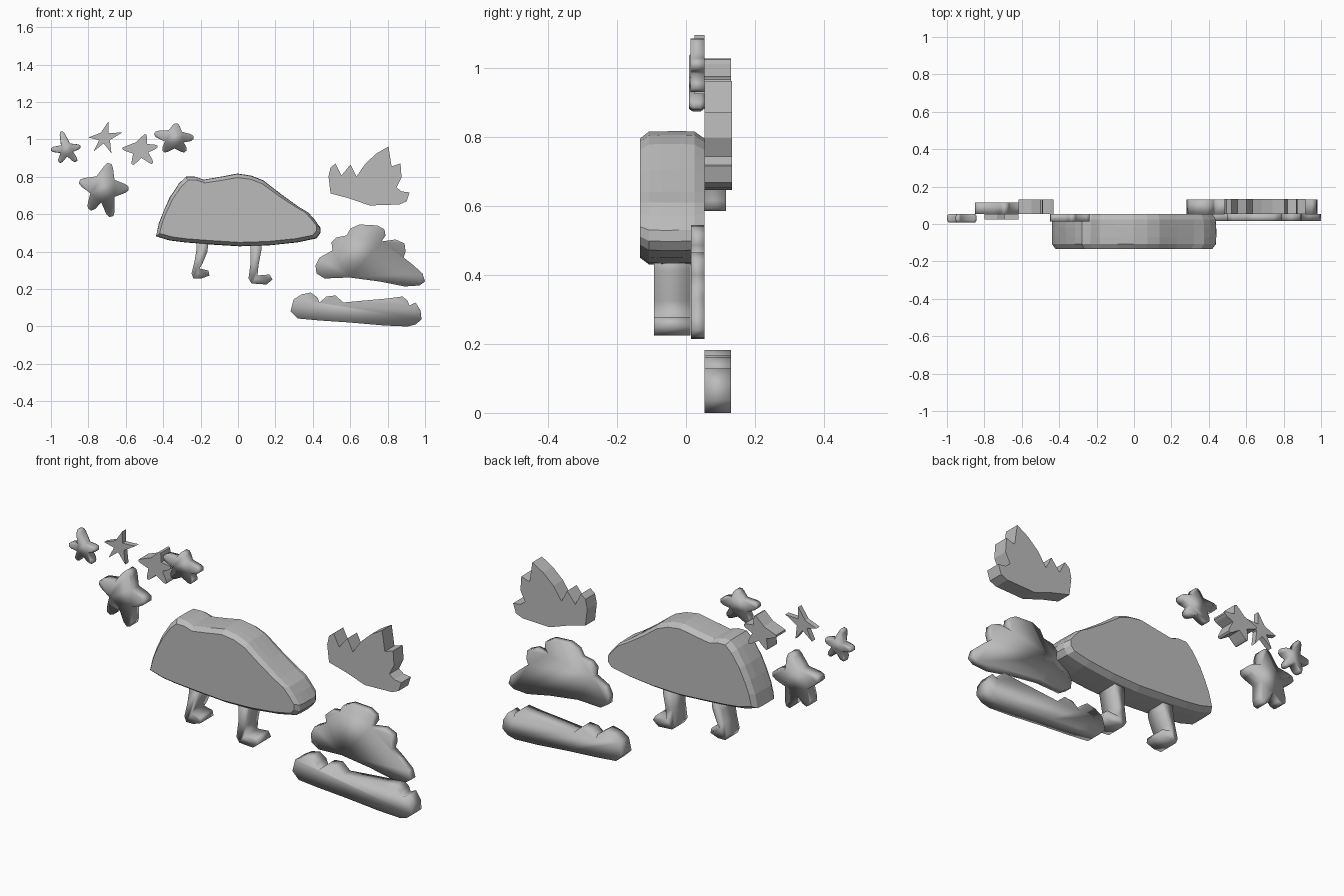
import bpy, bmesh, math, random
from mathutils import Vector

random.seed(3)
U = 187.0  # drawing units per model unit (outlines are drawn with y down)

grey = bpy.data.materials.new("plain grey")
grey.diffuse_color = (0.5, 0.5, 0.5, 1)


def slab(name, outline, rings, smooth=False, jitter=0.0):
    """Loft a front outline through (depth, scale) rings and cap both ends."""
    pts = [Vector(((x - 238.5) / U, (327 - y) / U)) for x, y in outline]
    lo = Vector((min(p.x for p in pts), min(p.y for p in pts)))
    hi = Vector((max(p.x for p in pts), max(p.y for p in pts)))
    mid = (lo + hi) / 2
    bm = bmesh.new()
    loops = []
    for i, (y, inset) in enumerate(rings):
        loop = []
        sx = 1 - 2 * inset / (hi.x - lo.x)
        sz = 1 - 2 * inset / (hi.y - lo.y)
        for p in pts:
            d = p - mid
            inner = 0 < i < len(rings) - 1
            k = 1 - random.random() * jitter if inner else 1
            loop.append(bm.verts.new((mid.x + d.x * sx * k, y, mid.y + d.y * sz * k)))
        loops.append(loop)
    n = len(pts)
    for a, b in zip(loops, loops[1:]):
        for j in range(n):
            k = (j + 1) % n
            bm.faces.new((a[j], a[k], b[k], b[j]))
    bm.faces.new(loops[0])
    bm.faces.new(loops[-1])
    bmesh.ops.recalc_face_normals(bm, faces=bm.faces)
    me = bpy.data.meshes.new(name)
    bm.to_mesh(me)
    bm.free()
    for f in me.polygons:
        f.use_smooth = smooth
    me.materials.append(grey)
    ob = bpy.data.objects.new(name, me)
    bpy.context.collection.objects.link(ob)
    return ob


def star(centre, tips, inner, blunt):
    """Uneven star outline: blunt tips joined through inner corners."""
    c = Vector(centre)
    arms = [Vector(t) - c for t in tips]
    out = []
    for i, a in enumerate(arms):
        side = Vector((-a.y, a.x)).normalized() * blunt
        if blunt:
            out += [c + a * 0.86 - side, c + a - side * 0.45,
                    c + a + side * 0.45, c + a * 0.86 + side]
        else:
            out.append(c + a)
        b = arms[(i + 1) % 5]
        out.append(c + (a.normalized() + b.normalized()).normalized() * inner)
    return [(p.x, p.y) for p in out]


# Domed body with chamfered, faceted rim
body = [(156, 237), (159, 224), (164, 211), (170, 198), (179, 184), (186, 177),
        (195, 177), (204, 180), (222, 177), (238, 174), (252, 176), (264, 181),
        (273, 188), (282, 195), (299, 207), (309, 213), (315, 220), (321, 228),
        (321, 234), (317, 239), (298, 243), (270, 246), (240, 247), (210, 245),
        (185, 243), (170, 241)]
slab("body", body, [(-0.133, 0.022), (-0.108, 0.002), (-0.07, 0), (-0.02, 0),
                    (0.025, 0.002), (0.053, 0.022)], jitter=0.008)

# Legs with feet turned outwards
leg_depth = [(-0.093, 0), (0.013, 0)]
slab("left_leg", [(197, 240), (209, 240), (208, 252), (203, 264), (200, 269),
                  (209, 271), (210, 276), (202, 279), (194, 279), (192, 274),
                  (195, 262), (197, 250)], leg_depth, True)
slab("right_leg", [(251, 240), (262, 240), (262, 250), (259, 266), (258, 276),
                   (270, 275), (273, 280), (267, 285), (252, 284), (249, 279),
                   (251, 264)], leg_depth, True)

# Clouds and spiky burst on the right
slab("low_cloud", [(291, 312), (294, 300), (302, 295), (311, 293), (318, 298),
                   (320, 303), (327, 297), (336, 296), (344, 303), (365, 301),
                   (388, 299), (403, 297), (408, 301), (410, 306), (416, 303),
                   (421, 311), (422, 320), (416, 325), (408, 327), (385, 326),
                   (350, 323), (320, 321), (298, 319)],
     [(0.053, 0), (0.131, 0)], True)
slab("middle_cloud", [(316, 266), (320, 258), (333, 251), (332, 243), (337, 238),
                      (347, 236), (351, 229), (360, 225), (378, 226), (385, 230),
                      (386, 236), (382, 242), (396, 240), (405, 244), (406, 252),
                      (404, 258), (413, 265), (423, 274), (425.5, 282), (420, 286),
                      (405, 287), (380, 282), (350, 278), (325, 279), (317, 274)],
     [(0.015, 0), (0.053, 0)], True)
slab("spiky_burst", [(331, 194), (329, 177), (331, 168), (336, 164), (342, 176),
                     (351, 165), (357, 177), (366, 164), (377, 154), (389, 147),
                     (392, 167), (401, 164), (402, 178), (397, 188), (402, 192),
                     (410, 193), (407, 202), (400, 205), (370, 206), (350, 199)],
     [(0.053, 0), (0.133, 0)])

# Stars on the left: centre, tips, inner radius, tip half width, depth rings, smooth
stars = [
    ("far_star", (67, 150), [(62, 132), (81, 147), (77, 162), (60, 163), (51.5, 150)],
     7, 2.6, [(0.008, 0.008), (0.02, 0), (0.042, 0), (0.053, 0.008)], True),
    ("thin_star", (105, 138), [(109, 122), (123, 133), (112, 154), (94, 152), (89, 138)],
     6, 0, [(0.025, 0), (0.053, 0)], False),
    ("middle_star", (141, 150), [(146, 135), (158, 147), (153, 164), (133, 165), (123, 149)],
     8.5, 2.2, [(0.053, 0), (0.131, 0)], False),
    ("near_star", (175, 139), [(177, 124), (194, 138), (186, 152), (164, 152), (155, 134)],
     10, 3.5, [(0.013, 0), (0.053, 0)], True),
    ("big_star", (104, 189), [(110, 164), (129, 189), (112, 217), (90, 210), (80, 182)],
     14, 4.5, [(0.053, 0), (0.116, 0)], True),
]
for name, centre, tips, inner, blunt, rings, smooth in stars:
    slab(name, star(centre, tips, inner, blunt), rings, smooth)
